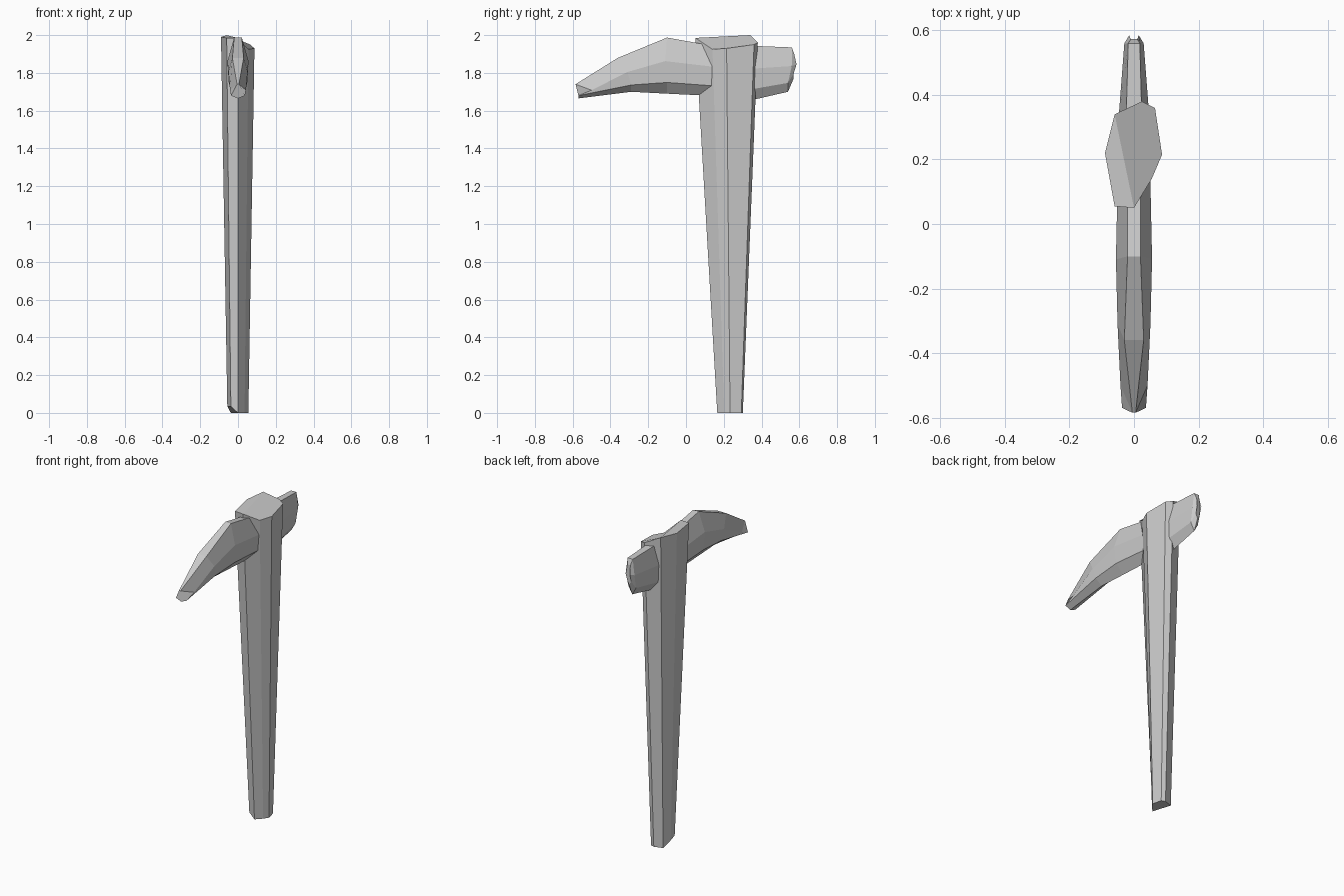
import bpy, bmesh

cube = bpy.data.objects.get("Cube")
if cube:
    bpy.data.objects.remove(cube)

stone = bpy.data.materials.new("stone_grey")
stone.use_nodes = True
grey = (0.6, 0.6, 0.6, 1)
stone.diffuse_color = grey
stone.node_tree.nodes["Principled BSDF"].inputs["Base Color"].default_value = grey


def loft(name, rings):
    """Skin a run of equal-length rings, closing each end with a creased cap."""
    bm = bmesh.new()
    rows = [[bm.verts.new(point) for point in ring] for ring in rings]
    count = len(rows[0])
    for lower, upper in zip(rows, rows[1:]):
        for i in range(count):
            j = (i + 1) % count
            bm.faces.new((lower[i], lower[j], upper[j], upper[i]))
    for row in (rows[0], rows[-1]):
        cap = bm.faces.new(row)
        bmesh.utils.face_split(cap, row[0], row[5])
    bmesh.ops.recalc_face_normals(bm, faces=bm.faces[:])
    mesh = bpy.data.meshes.new(name)
    bm.to_mesh(mesh)
    bm.free()
    mesh.materials.append(stone)
    obj = bpy.data.objects.new(name, mesh)
    bpy.context.collection.objects.link(obj)


def section(ridge_y, side_y, keel_y, ridge, width, keel_z, ridge_z):
    """Seven-sided head section: flat ridge, widest flank, lower flank, keel."""
    height = ridge_z - keel_z
    flank_z = keel_z + height * 0.58
    lower_z = keel_z + height * 0.2
    right = [(ridge, ridge_y, ridge_z),
             (width, side_y, flank_z),
             (width * 0.88, keel_y, lower_z)]
    left = [(-x, y, z) for x, y, z in right]
    return left[:1] + right + [(0, keel_y, keel_z)] + left[:0:-1]


# Eight-sided handle: the foot is a narrowed copy of the chipped top
handle_top = [(0, .05, 1.985), (.055, .14, 1.925), (.087, .215, 1.93), (.065, .36, 1.95),
              (.025, .38, 1.96), (-.06, .34, 2), (-.09, .22, 1.99), (-.06, .055, 1.985)]
handle_foot = [(x * 0.63, 0.145 + y * 0.41, 0.035 if x < -0.06 or x < 0 and y < 0.1 else 0)
               for x, y, z in handle_top]
loft("handle", [handle_foot, handle_top])

# Drooping front spike, from the tip back into the handle
loft("front_spike", [
    section(ridge_y=-.585, side_y=-.5, keel_y=-.57, ridge=.005, width=.042,
            keel_z=1.665, ridge_z=1.74),
    section(ridge_y=-.36, side_y=-.31, keel_y=-.29, ridge=.03, width=.051,
            keel_z=1.7, ridge_z=1.88),
    section(ridge_y=-.1, side_y=-.11, keel_y=-.1, ridge=.02, width=.056,
            keel_z=1.69, ridge_z=1.987),
    section(ridge_y=.16, side_y=.17, keel_y=.17, ridge=.02, width=.05,
            keel_z=1.677, ridge_z=1.94),
])

# Blunt rear end with a chamfered face
loft("rear_butt", [
    section(ridge_y=.3, side_y=.3, keel_y=.3, ridge=.025, width=.05,
            keel_z=1.645, ridge_z=1.945),
    section(ridge_y=.56, side_y=.56, keel_y=.54, ridge=.018, width=.03,
            keel_z=1.7, ridge_z=1.935),
    section(ridge_y=.573, side_y=.585, keel_y=.57, ridge=.01, width=.015,
            keel_z=1.77, ridge_z=1.9),
])
